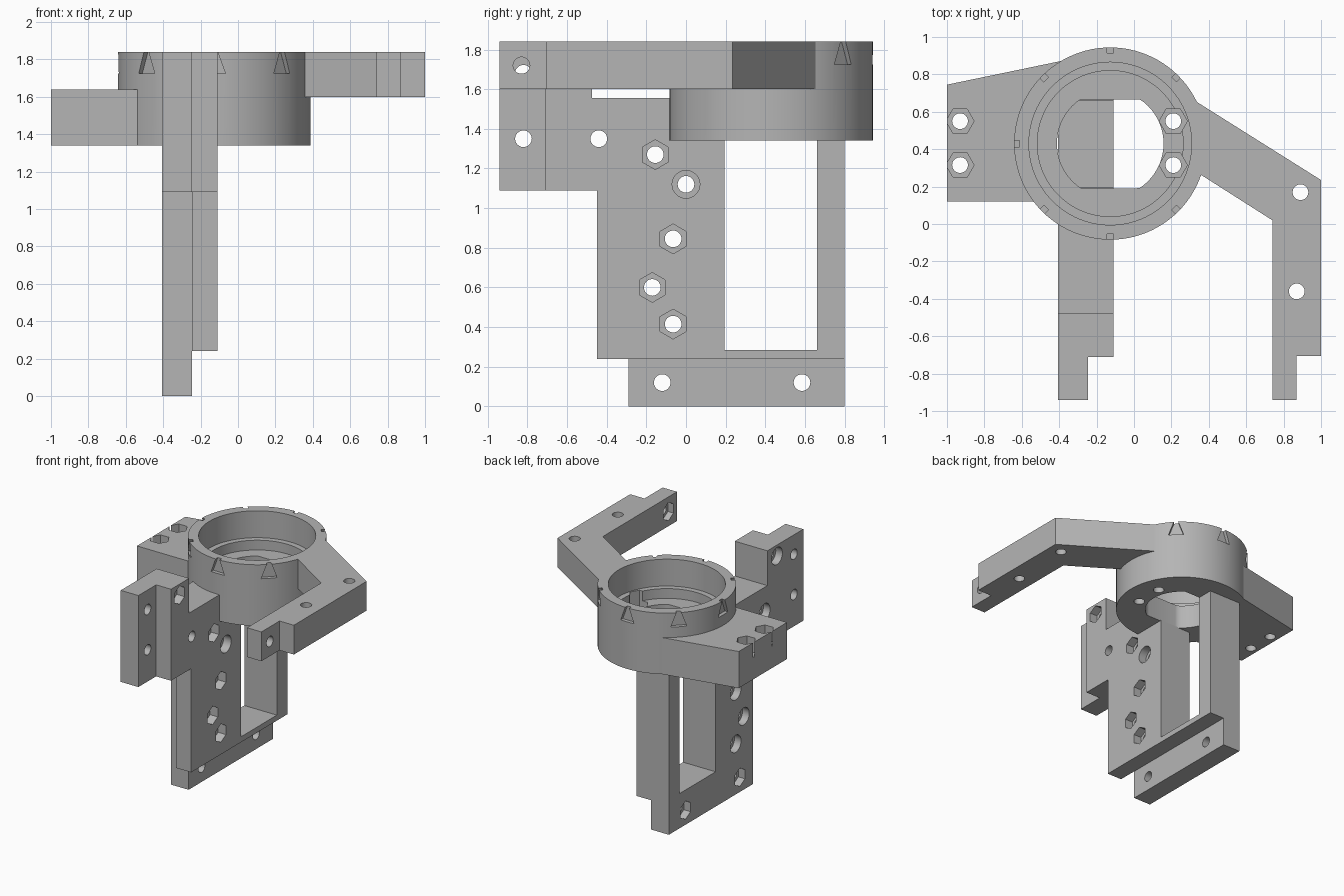
import bpy, bmesh, math
from mathutils import Matrix, Vector

old = bpy.data.objects.get("Cube")
if old:
    bpy.data.objects.remove(old, do_unlink=True)

grey = bpy.data.materials.new("plain grey")
grey.use_nodes = True
colour = (0.46, 0.46, 0.46, 1)
grey.diffuse_color = colour
grey.node_tree.nodes["Principled BSDF"].inputs["Base Color"].default_value = colour

CX, CY, R = -0.127, 0.43, 0.514
TOP = 1.84
BORE = 0.042


def prism(name, pts, axis, lo, hi):
    """Extrude a flat outline along x or z."""
    bm = bmesh.new()
    place = (lambda a, b: (a, b, lo)) if axis == "z" else (lambda a, b: (lo, a, b))
    face = bm.faces.new([bm.verts.new(place(*p)) for p in pts])
    ext = bmesh.ops.extrude_face_region(bm, geom=[face])
    move = Vector((0, 0, hi - lo)) if axis == "z" else Vector((hi - lo, 0, 0))
    bmesh.ops.translate(bm, vec=move, verts=[v for v in ext["geom"] if isinstance(v, bmesh.types.BMVert)])
    bmesh.ops.recalc_face_normals(bm, faces=bm.faces)
    mesh = bpy.data.meshes.new(name)
    bm.to_mesh(mesh)
    bm.free()
    obj = bpy.data.objects.new(name, mesh)
    bpy.context.collection.objects.link(obj)
    return obj


def ngon(a, b, r, n=32, turn=0.0):
    return [(a + r * math.cos(turn + math.tau * i / n), b + r * math.sin(turn + math.tau * i / n)) for i in range(n)]


def rect(a0, a1, b0, b1):
    return [(a0, b0), (a1, b0), (a1, b1), (a0, b1)]


def combine(obj, other, operation="DIFFERENCE"):
    """Apply a boolean and discard the helper."""
    mod = obj.modifiers.new("cut", "BOOLEAN")
    mod.operation, mod.solver, mod.object = operation, "EXACT", other
    deps = bpy.context.evaluated_depsgraph_get()
    mesh = bpy.data.meshes.new_from_object(obj.evaluated_get(deps))
    obj.modifiers.clear()
    obj.data = mesh
    bpy.data.objects.remove(other, do_unlink=True)


def cut(obj, pts, axis, lo, hi):
    combine(obj, prism("cutter", pts, axis, lo, hi))


def hexagon(a, b, axis):
    return ngon(a, b, 0.075, 6, math.pi / 2 if axis == "x" else 0)


# Ring housing: stepped bore with a flat-sided opening in the floor
ring = prism("ring_housing", ngon(CX, CY, R, 96), "z", 1.34, TOP)
cut(ring, ngon(CX, CY, 0.435, 96), "z", 1.62, 2)
cut(ring, ngon(CX, CY, 0.39, 96), "z", 1.54, 2)
opening = [(x, min(max(y, 0.19), 0.665)) for x, y in ngon(CX, CY, 0.285, 64)]
opening = [p for i, p in enumerate(opening)
           if not (p[1] == opening[i - 1][1] == opening[(i + 1) % 64][1])]
cut(ring, opening, "z", 1.3, 1.6)
for y in (0.315, 0.55):
    cut(ring, hexagon(0.21, y, "z"), "z", 1.44, 1.63)
    cut(ring, ngon(0.21, y, BORE), "z", 1.3, 1.5)

# Triangular index notches around the rim
for k in range(1, 8):
    notch = prism("cutter", [(-0.06, 1.725), (0.06, 1.725), (0.014, 1.85), (-0.014, 1.85)], "x", R - 0.03, R + 0.1)
    notch.data.transform(Matrix.Translation((CX, CY, 0)) @ Matrix.Rotation(k * math.pi / 4, 4, "Z"))
    combine(ring, notch)

# Side wing with two nut pockets
wing = prism("side_wing", [(-1, 0.12), (-0.3, 0.12), (-0.2, 0.5), (-0.3, 0.89), (-1, 0.745)], "z", 1.34, 1.64)
cut(wing, ngon(CX, CY, R - 0.004, 96), "z", 1.2, 2)
for y in (0.315, 0.55):
    cut(wing, hexagon(-0.93, y, "z"), "z", 1.52, 1.7)
    cut(wing, ngon(-0.93, y, BORE), "z", 1.3, 1.6)

# Bent arm reaching forward
arm = prism("bent_arm", [(0.2, 0.36), (0.355, 0.265), (0.74, 0.02), (0.74, -0.94), (0.87, -0.94), (0.87, -0.705),
                         (1, -0.705), (1, 0.235), (0.34, 0.65), (0.2, 0.74)], "z", 1.6, TOP)
cut(arm, ngon(CX, CY, R - 0.004, 96), "z", 1.2, 2)
for x, y in ((0.89, 0.17), (0.87, -0.36)):
    cut(arm, ngon(x, y, BORE), "z", 1.5, 2)
cut(arm, ngon(-0.83, 1.72, BORE), "x", 0.7, 0.9)
cut(arm, hexagon(-0.83, 1.72, "x"), "x", 0.7, 0.79)

# Upright plate: two layers with offset front and lower edges
X0, X1, X2 = -0.405, -0.245, -0.11
crown = [(0.8, 1.36), (0.1, 1.36), (0.1, 1.555), (-0.475, 1.555), (-0.475, TOP)]
plate = prism("upright_plate", [(-0.94, 1.09), (-0.29, 1.09), (-0.29, 0), (0.8, 0)] + crown + [(-0.94, TOP)],
              "x", X0, X1)
inner = prism("inner_layer", [(-0.71, 1.09), (-0.45, 1.09), (-0.45, 0.24), (0.8, 0.24)] + crown + [(-0.71, TOP)],
              "x", X1, X2)
combine(plate, inner, "UNION")
cut(plate, rect(0.195, 0.66, 0.285, 1.5), "x", -0.6, 0.1)
cut(plate, ngon(CX, CY, R - 0.004, 96), "z", 1.345, 2)

# Plate fasteners: through bore, then a pocket on each face
fasteners = [
    (-0.155, 1.27, "hex", "round"), (-0.065, 0.845, "hex", "round"), (-0.17, 0.6, "hex", "round"),
    (-0.065, 0.415, "hex", "round"), (0, 1.12, "round", "hex"), (-0.6, 1.75, "hex", "round"),
    (-0.44, 1.35, None, "round"), (-0.82, 1.35, None, None), (-0.82, 1.68, None, None),
    (-0.12, 0.12, None, "hex"), (0.585, 0.12, None, "hex"),
]
for y, z, front, back in fasteners:
    cut(plate, ngon(y, z, BORE), "x", -0.5, 0)
    for kind, lo, hi in ((front, X2 - 0.07, 0), (back, -0.5, X0 + 0.06)):
        if kind:
            cut(plate, hexagon(y, z, "x") if kind == "hex" else ngon(y, z, 0.07), "x", lo, hi)

# Finish
bpy.ops.object.select_all(action="DESELECT")
for obj in (ring, wing, arm, plate):
    obj.data.materials.clear()
    obj.data.materials.append(grey)
    obj.select_set(True)
bpy.context.view_layer.objects.active = ring
bpy.ops.object.shade_smooth_by_angle(angle=math.radians(30))
